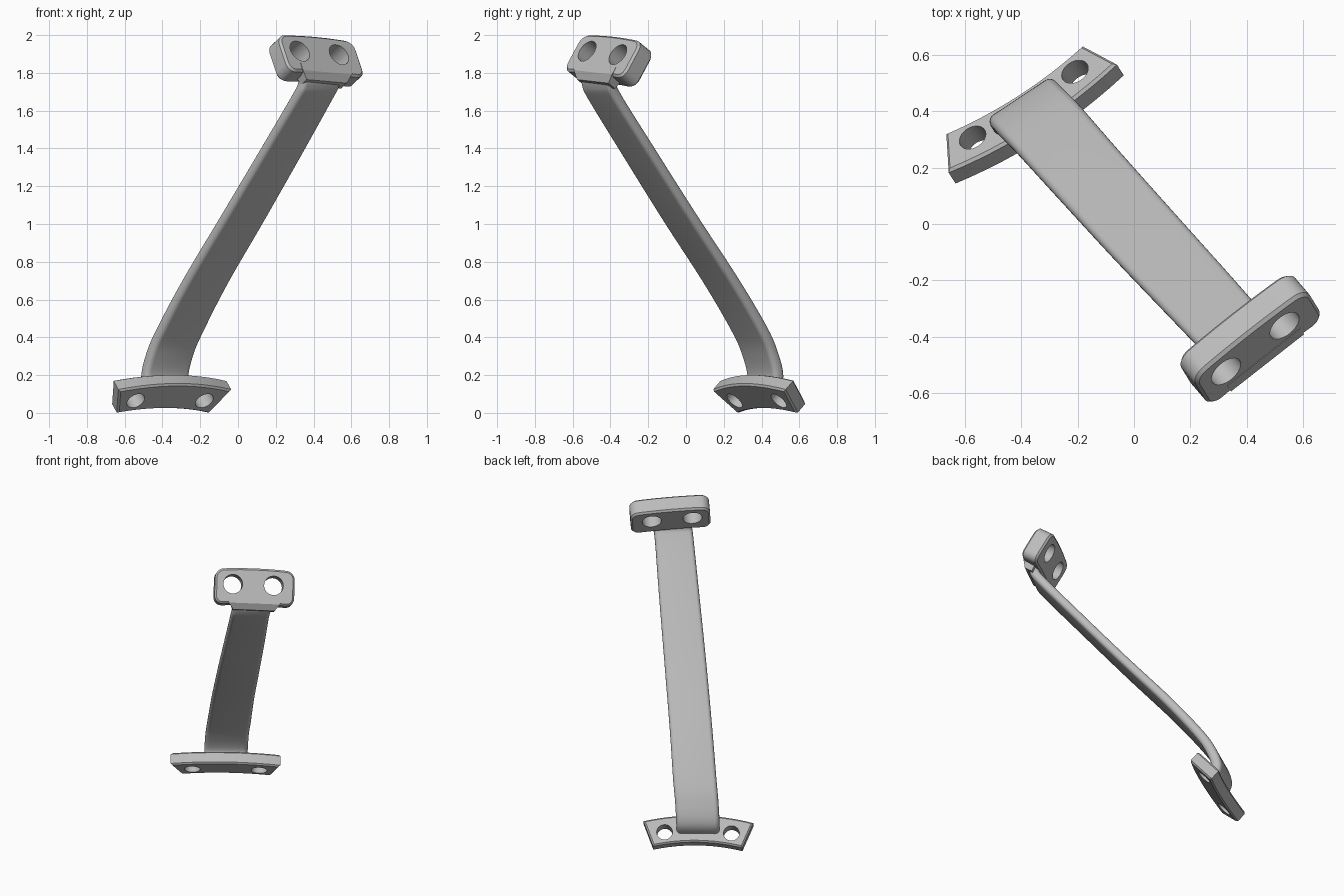
import bpy, bmesh, math
from mathutils import Vector, Matrix

if "Cube" in bpy.data.objects:
    bpy.data.objects.remove(bpy.data.objects["Cube"])

grey = bpy.data.materials.new("satin grey")
grey.diffuse_color = (0.5, 0.5, 0.5, 1)
grey.use_nodes = True
grey.node_tree.nodes["Principled BSDF"].inputs["Base Color"].default_value = grey.diffuse_color


def add_object(name, bm, matrix=Matrix()):
    bmesh.ops.recalc_face_normals(bm, faces=bm.faces)
    mesh = bpy.data.meshes.new(name)
    bm.to_mesh(mesh)
    bm.free()
    mesh.materials.append(grey)
    ob = bpy.data.objects.new(name, mesh)
    ob.matrix_world = matrix
    bpy.context.collection.objects.link(ob)
    return ob


def activate(ob):
    bpy.ops.object.select_all(action='DESELECT')
    ob.select_set(True)
    bpy.context.view_layer.objects.active = ob


def frame(x_axis, y_axis, origin):
    x = Vector(x_axis).normalized()
    z = x.cross(Vector(y_axis)).normalized()
    m = Matrix((x, z.cross(x), z)).transposed().to_4x4()
    m.translation = origin
    return m


def flange(name, matrix, n, top, bottom, z0, z1, corner, rim, holes, hole_y, hole_r):
    """Arched plate; top and bottom are (half width, centre height, end drop)."""
    edge = lambda h, y, drop: [(h * t, y - drop * t * t)
                               for t in (-1 + 2 * i / n for i in range(n + 1))]
    outline = edge(*bottom) + edge(*top)[::-1]
    bm = bmesh.new()
    low = [bm.verts.new((x, y, z0)) for x, y in outline]
    high = [bm.verts.new((x, y, z1)) for x, y in outline]
    bm.faces.new(low[::-1])
    bm.faces.new(high)
    for i in range(len(low)):
        j = (i + 1) % len(low)
        bm.faces.new((low[i], low[j], high[j], high[i]))
    # round the four upright corners
    if corner:
        corners = [bm.edges.get((low[i], high[i])) for i in (0, n, n + 1, 2 * n + 1)]
        bmesh.ops.bevel(bm, geom=corners, offset=corner, segments=6,
                        profile=0.5, affect='EDGES', clamp_overlap=True)
    # soften the rims of both broad faces
    bmesh.ops.recalc_face_normals(bm, faces=bm.faces)
    bm.normal_update()
    rims = [e for e in bm.edges
            if sum(abs(f.normal.z) > 0.9 for f in e.link_faces) == 1]
    bmesh.ops.bevel(bm, geom=rims, offset=rim, segments=1, affect='EDGES')
    ob = add_object(name, bm, matrix)
    # drill the two bolt holes
    for hole_x in holes:
        cb = bmesh.new()
        bmesh.ops.create_cone(cb, cap_ends=True, segments=40, radius1=hole_r,
                              radius2=hole_r, depth=0.4)
        cutter = add_object("hole_cutter", cb, matrix @ Matrix.Translation(
            (hole_x, hole_y, (z0 + z1) / 2)))
        cutter.hide_render = True
        activate(ob)
        mod = ob.modifiers.new("hole", 'BOOLEAN')
        mod.operation, mod.solver, mod.object = 'DIFFERENCE', 'EXACT', cutter
        bpy.ops.object.modifier_apply(modifier=mod.name)
        bpy.data.objects.remove(cutter)
    activate(ob)
    bpy.ops.object.shade_smooth_by_angle(angle=math.radians(25))
    return ob


# lower flange, a flared plate with radial ends
flange("lower_flange", frame((-0.84, -0.54, 0), (0.38, -0.59, 0.714), (-0.353, 0.364, 0.08)), 12,
       (0.355, 0.1, 0.045), (0.288, -0.082, 0.034), -0.003, 0.08,
       0, 0.01, (-0.216, 0.216), -0.02, 0.051)

# upper flange, a rounded plate
upper = frame((0.785, 0.615, -0.07), (-0.326, 0.416, 0.85), (0.438, -0.435, 1.908))
flange("upper_flange", upper, 6, (0.258, 0.105, 0.012), (0.258, -0.125, 0.012), -0.115, 0,
       0.055, 0.012, (-0.142, 0.122), -0.003, 0.062)

# gusset under the upper flange, flush with its front and tapering to the strap
bm = bmesh.new()
profile = [(-0.08, 0.002, 0.165), (-0.125, 0.002, 0.165), (-0.165, -0.025, 0.135),
           (-0.165, -0.08, 0.135), (-0.08, -0.08, 0.165)]
sides = [[bm.verts.new((s * w, v, d)) for v, d, w in profile] for s in (-1, 1)]
for side in sides:
    bm.faces.new(side)
for i in range(len(profile)):
    j = (i + 1) % len(profile)
    bm.faces.new((sides[0][i], sides[0][j], sides[1][j], sides[1][i]))
add_object("gusset", bm, upper)

# strap joining the flanges: x, y, z, width, thickness
path = [(-0.365, 0.385, 0.10, 0.28, 0.07), (-0.388, 0.42, 0.19, 0.28, 0.07),
        (-0.358, 0.39, 0.32, 0.28, 0.066), (-0.301, 0.332, 0.45, 0.28, 0.063),
        (-0.170, 0.185, 0.70, 0.275, 0.06), (0.030, -0.036, 1.04, 0.27, 0.058),
        (0.239, -0.262, 1.40, 0.26, 0.058), (0.393, -0.429, 1.67, 0.25, 0.06),
        (0.428, -0.458, 1.74, 0.255, 0.065), (0.440, -0.456, 1.80, 0.27, 0.07)]


def spline(points, steps):
    """Catmull-Rom curve through the points."""
    p = [Vector(q) for q in points]
    p = [2 * p[0] - p[1]] + p + [2 * p[-1] - p[-2]]
    out = []
    for i in range(1, len(p) - 2):
        a, b, c, d = p[i - 1:i + 3]
        for k in range(steps):
            t = k / steps
            out.append(0.5 * (2 * b + (c - a) * t + (2 * a - 5 * b + 4 * c - d) * t * t
                              + (3 * b - a - 3 * c + d) * t ** 3))
    return out + [p[-2]]


def section(width, thick):
    """Rounded rectangle cross-section."""
    r = thick * 0.42
    pts = []
    for q, (sx, sy) in enumerate(((1, 1), (-1, 1), (-1, -1), (1, -1))):
        for k in range(6):
            a = math.radians(90 * q + 18 * k)
            pts.append((sx * (width / 2 - r) + r * math.cos(a),
                        sy * (thick / 2 - r) + r * math.sin(a)))
    return pts


bm = bmesh.new()
curve = spline(path, 8)
rings = []
for i, q in enumerate(curve):
    tangent = (curve[min(i + 1, len(curve) - 1)] - curve[max(i - 1, 0)]).to_3d()
    angle = math.radians(33 + 5 * i / (len(curve) - 1))
    across = Vector((math.cos(angle), math.sin(angle), 0))
    normal = across.cross(tangent).normalized()
    rings.append([bm.verts.new(Vector(q[:3]) + across * a + normal * b)
                  for a, b in section(q[3], q[4])])
for r0, r1 in zip(rings, rings[1:]):
    for i in range(len(r0)):
        j = (i + 1) % len(r0)
        bm.faces.new((r0[i], r0[j], r1[j], r1[i]))
bm.faces.new(rings[0][::-1])
bm.faces.new(rings[-1])
strap = add_object("strap", bm)
activate(strap)
bpy.ops.object.shade_smooth_by_angle(angle=math.radians(40))
